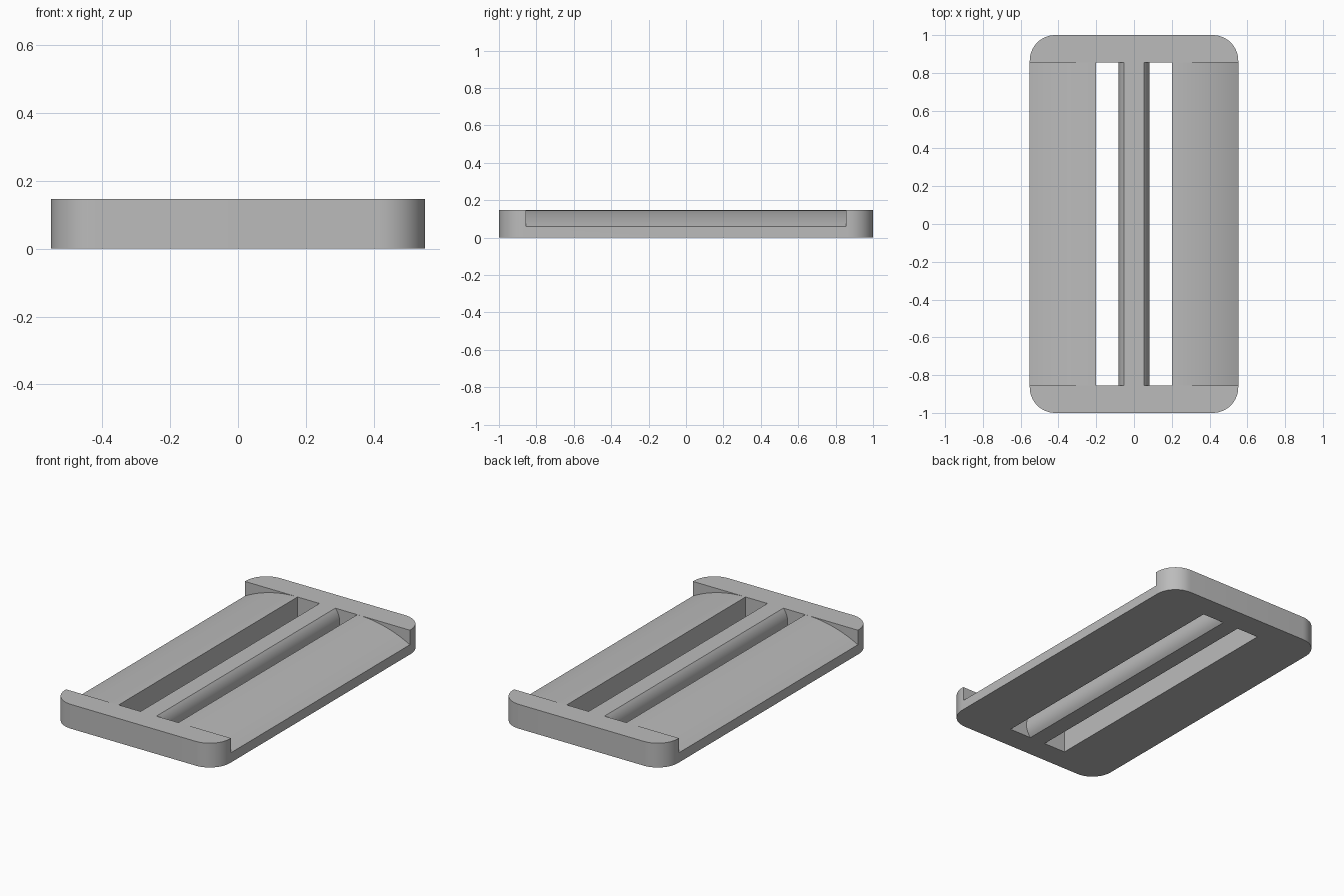
import bpy, bmesh
from math import asin, cos, sin, pi, radians

HEIGHT, HALF_X, HALF_Y, CORNER = 0.147, 0.552, 1.0, 0.135
SLOT_Y, SLOT_X = 0.855, 0.2          # slot half length, outer slot edge
BAR_TOP, BAR_MID = 0.053, 0.082      # half widths of the centre bar
RIM = 0.059                          # height of the thin outer edge

cube = bpy.data.objects.get("Cube")
if cube:
    bpy.data.objects.remove(cube, do_unlink=True)

grey = bpy.data.materials.new("grey_plastic")
grey.use_nodes = True
colour = (0.5, 0.5, 0.5, 1)
grey.diffuse_color = colour
grey.node_tree.nodes["Principled BSDF"].inputs["Base Color"].default_value = colour


def prism(name, points, offset):
    """Extrude a closed 3D outline along an offset vector."""
    bm = bmesh.new()
    face = bm.faces.new([bm.verts.new(p) for p in points])
    extruded = bmesh.ops.extrude_face_region(bm, geom=[face])["geom"]
    verts = [g for g in extruded if isinstance(g, bmesh.types.BMVert)]
    bmesh.ops.translate(bm, vec=offset, verts=verts)
    bmesh.ops.recalc_face_normals(bm, faces=bm.faces)
    mesh = bpy.data.meshes.new(name)
    bm.to_mesh(mesh)
    bm.free()
    mesh.materials.append(grey)
    obj = bpy.data.objects.new(name, mesh)
    bpy.context.collection.objects.link(obj)
    return obj


def arc(cx, cy, radius, start, end, steps):
    angles = [start + (end - start) * i / steps for i in range(steps + 1)]
    return [(cx + radius * cos(a), cy + radius * sin(a)) for a in angles]


# Rounded plate
outline = []
for i, (sx, sy) in enumerate([(1, 1), (-1, 1), (-1, -1), (1, -1)]):
    outline += arc(sx * (HALF_X - CORNER), sy * (HALF_Y - CORNER), CORNER,
                   i * pi / 2, (i + 1) * pi / 2, 14)
buckle = prism("strap_buckle", [(x, y, 0) for x, y in outline], (0, 0, HEIGHT))

# Cutter section: bulging bar side, slot, and curved strap ramp
half = HEIGHT / 2
bulge = BAR_MID - BAR_TOP
bar_r = (half ** 2 + bulge ** 2) / (2 * bulge)
bar_a = asin(half / bar_r)
run, drop = HALF_X - SLOT_X, HEIGHT - RIM
ramp_r = (run ** 2 + drop ** 2) / (2 * drop)
ramp_a = asin((run + 0.02) / ramp_r)
section = [(BAR_TOP, -0.1)]
section += arc(BAR_MID - bar_r, half, bar_r, -bar_a, bar_a, 16)
section += [(BAR_TOP, 0.3), (HALF_X + 0.02, 0.3)]
section += arc(SLOT_X, HEIGHT - ramp_r, ramp_r, pi / 2 - ramp_a, pi / 2, 16)
section += [(SLOT_X, -0.1)]

# Cut both sides
for side, name in ((1, "left_slot_cutter"), (-1, "right_slot_cutter")):
    cutter = prism(name, [(side * x, -SLOT_Y, z) for x, z in section],
                   (0, 2 * SLOT_Y, 0))
    cutter.hide_render = True
    cut = buckle.modifiers.new(name, 'BOOLEAN')
    cut.operation = 'DIFFERENCE'
    cut.solver = 'EXACT'
    cut.object = cutter
    bpy.context.view_layer.objects.active = buckle
    bpy.ops.object.modifier_apply(modifier=cut.name)
    bpy.data.objects.remove(cutter, do_unlink=True)

# Smooth the curves, keep the edges crisp
bpy.ops.object.select_all(action='DESELECT')
buckle.select_set(True)
bpy.context.view_layer.objects.active = buckle
bpy.ops.object.shade_smooth_by_angle(angle=radians(20))
